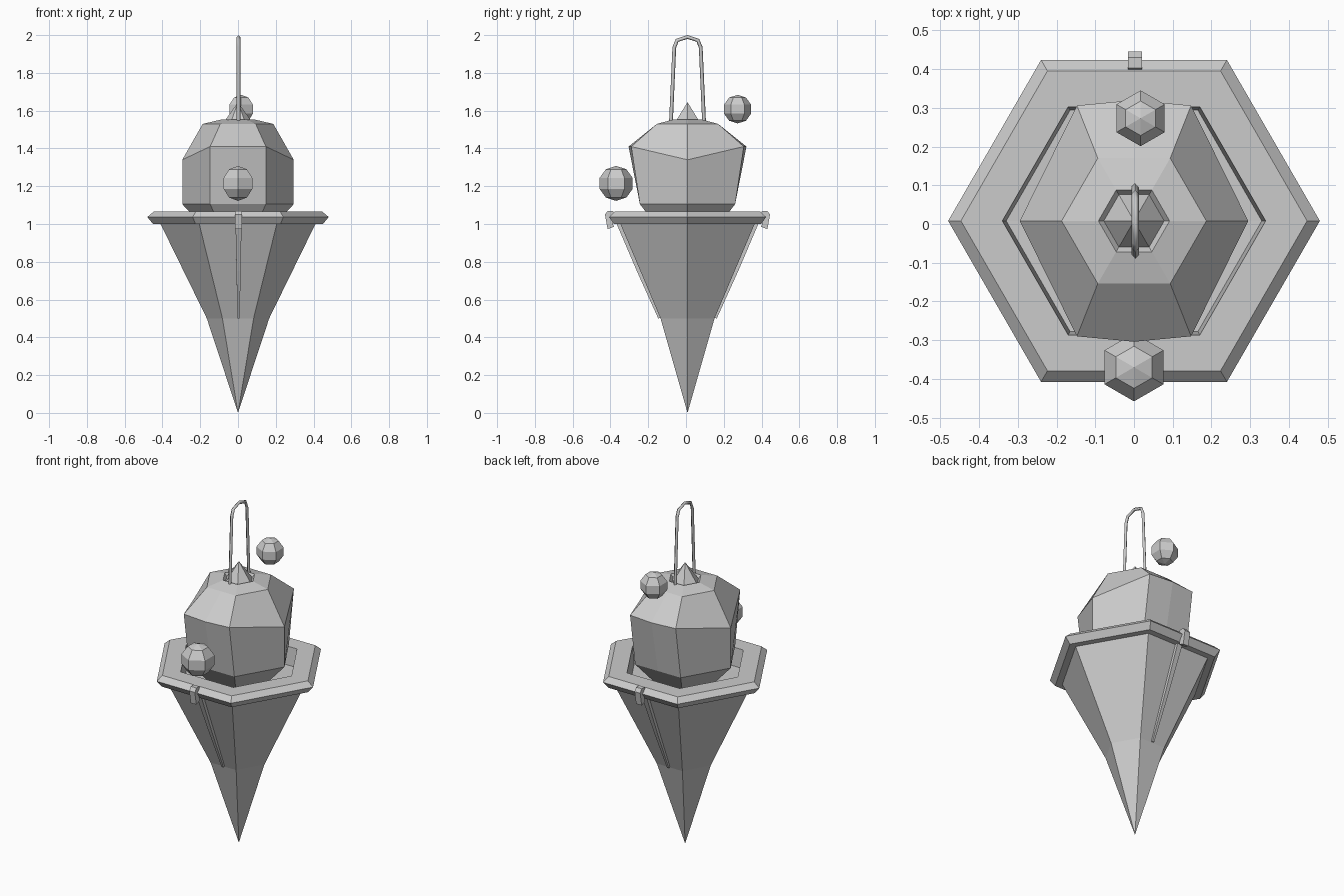
import bpy, bmesh, math
from mathutils import Matrix

if "Cube" in bpy.data.objects:
    bpy.data.objects.remove(bpy.data.objects["Cube"])

CY = 0.008  # the round parts share this centre in y


def add_mesh(name, bm):
    bmesh.ops.recalc_face_normals(bm, faces=bm.faces)
    mesh = bpy.data.meshes.new(name)
    bm.to_mesh(mesh)
    bm.free()
    obj = bpy.data.objects.new(name, mesh)
    bpy.context.collection.objects.link(obj)
    return obj


def ring(rx, zx, ry=None, zy=None, bulge=0.0):
    """Hexagonal ring, corners on the x axis, with an extra point mid front and back."""
    ry = rx * math.sqrt(3) / 2 if ry is None else ry
    zy = zx if zy is None else zy
    h = rx / 2
    pts = [(rx, 0, zx), (h, ry, zy), (0, ry + bulge, zy), (-h, ry, zy),
           (-rx, 0, zx), (-h, -ry, zy), (0, -ry - bulge, zy), (h, -ry, zy)]
    if not bulge:
        pts = pts[:]
    return [(x, y + CY, z) for x, y, z in pts]


def loft(name, bottom_z, rings, top_z):
    """Skin rings together, closing both ends to a point on the axis."""
    bm = bmesh.new()
    loops = [[bm.verts.new(p) for p in r] for r in rings]
    n = len(loops[0])
    for a, b in zip(loops, loops[1:]):
        for i in range(n):
            j = (i + 1) % n
            bm.faces.new((a[i], a[j], b[j], b[i]))
    for loop, z in ((loops[0], bottom_z), (loops[-1], top_z)):
        tip = bm.verts.new((0, CY, z))
        for i in range(n):
            bm.faces.new((loop[i], loop[(i + 1) % n], tip))
    return add_mesh(name, bm)


def prism(name, front, half_widths):
    """Extrude a (y, z) outline along x; half width per point allows tapering."""
    bm = bmesh.new()
    sides = [[bm.verts.new((s * w + 0.003, y, z)) for (y, z), w in zip(front, half_widths)]
             for s in (-1, 1)]
    a, b = sides
    n = len(a)
    bm.faces.new(a)
    bm.faces.new(b[::-1])
    for i in range(n):
        j = (i + 1) % n
        bm.faces.new((a[i], a[j], b[j], b[i]))
    return add_mesh(name, bm)


def bead(name, loc, r):
    bm = bmesh.new()
    bmesh.ops.create_uvsphere(bm, u_segments=6, v_segments=5, radius=r,
                              matrix=Matrix.Translation(loc))
    return add_mesh(name, bm)


# Hexagonal pointed cone with a chamfered rim and a recessed opening
loft("cone_shell", 0.0,
     [ring(0.165, 0.5), ring(0.41, 1.0), ring(0.45, 1.0), ring(0.48, 1.037),
      ring(0.447, 1.065), ring(0.34, 1.065), ring(0.33, 0.96)], 0.95)

# Faceted body sitting in the cone, with a small pit and spike on top
loft("body", 0.97,
     [ring(0.18, 0.98), ring(0.295, 1.105, 0.252),
      ring(0.295, 1.34, 0.298, 1.41, 0.014),
      ring(0.187, 1.53), ring(0.092, 1.552), ring(0.078, 1.535)], 1.645)

# Floating beads in front and behind
bead("front_bead", (0, -0.37, 1.215), 0.0925)
bead("back_bead", (0.017, 0.273, 1.608), 0.0757)

# Tall hanging loop
curve = bpy.data.curves.new("hanging_loop", "CURVE")
curve.dimensions = "3D"
curve.bevel_depth = 0.01
curve.bevel_resolution = 0
curve.use_fill_caps = True
path = [(-0.088, 1.53), (-0.07, 1.935), (-0.055, 1.972), (0, 1.99),
        (0.055, 1.972), (0.07, 1.935), (0.088, 1.53)]
spline = curve.splines.new("POLY")
spline.points.add(len(path) - 1)
for p, (y, z) in zip(spline.points, path):
    p.co = (0.003, y + CY, z, 1)
bpy.context.collection.objects.link(bpy.data.objects.new("hanging_loop", curve))

# Rim clips and tapering ribs, front and back
clip = [(0.39, 1.06), (0.395, 1.07), (0.422, 1.07), (0.437, 1.05),
        (0.423, 0.973), (0.39, 0.985), (0.40, 1.02)]
rib = [(0.33, 1.0), (0.375, 1.0), (0.268, 0.75), (0.155, 0.5), (0.14, 0.505), (0.22, 0.74)]
rib_w = [0.016, 0.016, 0.011, 0.006, 0.006, 0.011]
for side, s in (("front", -1), ("back", 1)):
    prism(side + "_clip", [(s * y + CY, z) for y, z in clip], [0.018] * len(clip))
    prism(side + "_rib", [(s * y + CY, z) for y, z in rib], rib_w)
